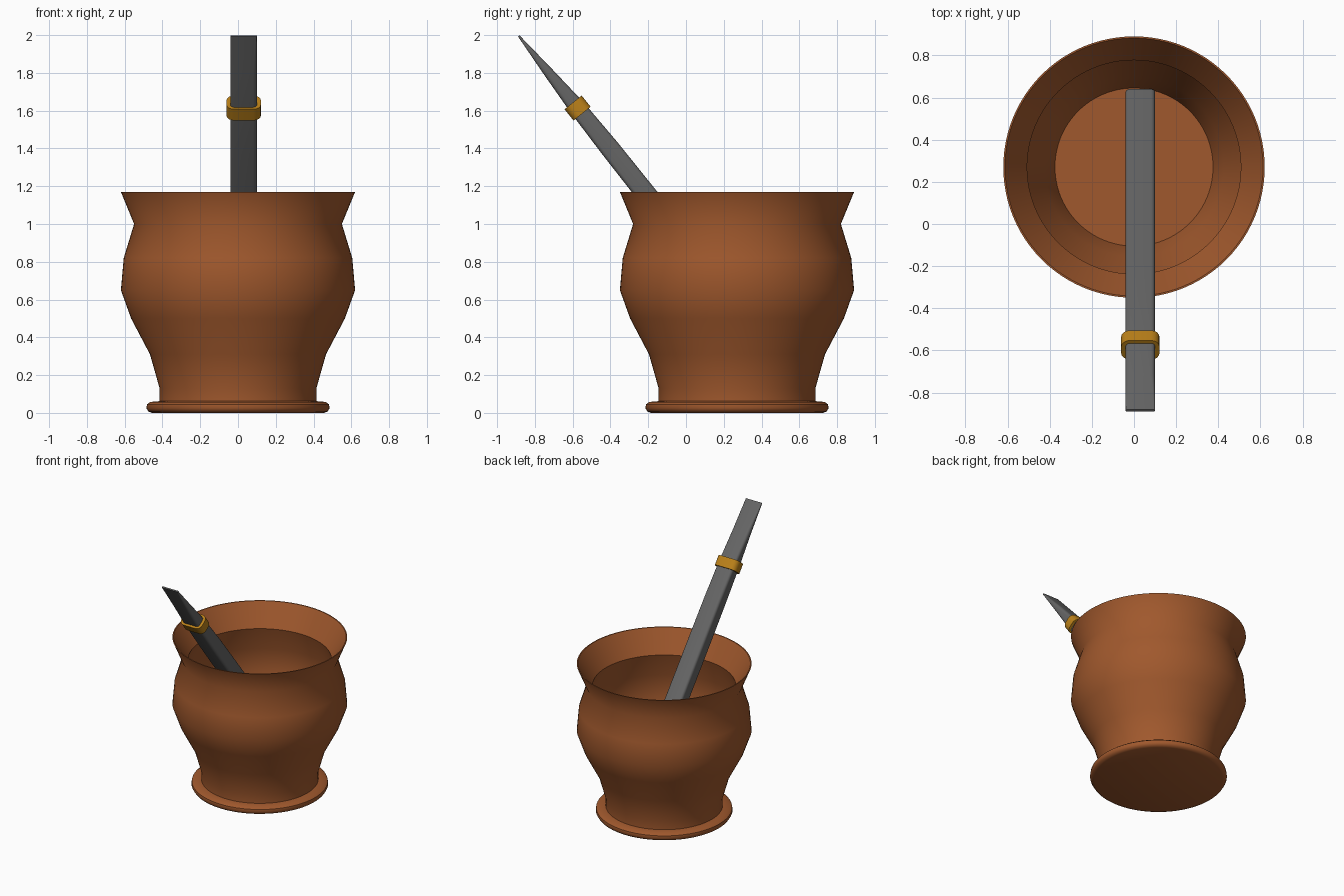
import bpy, bmesh, math
from mathutils import Vector

if "Cube" in bpy.data.objects:
    bpy.data.objects.remove(bpy.data.objects["Cube"])


def finish(name, bm, color, angle):
    bmesh.ops.recalc_face_normals(bm, faces=bm.faces)
    me = bpy.data.meshes.new(name)
    bm.to_mesh(me)
    bm.free()
    ob = bpy.data.objects.new(name, me)
    bpy.context.collection.objects.link(ob)
    mat = bpy.data.materials.new(name + "_color")
    mat.diffuse_color = (*color, 1)
    mat.use_nodes = True
    mat.node_tree.nodes["Principled BSDF"].inputs["Base Color"].default_value = mat.diffuse_color
    me.materials.append(mat)
    bpy.ops.object.select_all(action='DESELECT')
    ob.select_set(True)
    bpy.context.view_layer.objects.active = ob
    bpy.ops.object.shade_smooth_by_angle(angle=math.radians(angle))
    return ob


def lathe(name, profile, center, color, angle, steps=96):
    bm = bmesh.new()
    verts = [bm.verts.new((r, 0, z)) for r, z in profile]
    edges = [bm.edges.new(p) for p in zip(verts, verts[1:])]
    bmesh.ops.spin(bm, geom=verts + edges, axis=(0, 0, 1), cent=(0, 0, 0),
                   angle=math.tau, steps=steps, use_duplicate=False)
    bmesh.ops.remove_doubles(bm, verts=bm.verts, dist=1e-4)
    bmesh.ops.translate(bm, verts=bm.verts, vec=center)
    return finish(name, bm, color, angle)


def rounded_rect(w, t, r, n=4):
    """Corner-rounded rectangle outline, as (across, thick) pairs."""
    r = min(r, t * 0.45)
    pts = []
    for k, (sx, sy) in enumerate([(1, 1), (-1, 1), (-1, -1), (1, -1)]):
        for i in range(n + 1):
            a = math.pi / 2 * (k + i / n)
            pts.append((sx * (w / 2 - r) + r * math.cos(a),
                        sy * (t / 2 - r) + r * math.sin(a)))
    return pts


def skin(bm, loops, closed=False):
    rings = [[bm.verts.new(p) for p in loop] for loop in loops]
    pairs = list(zip(rings, rings[1:]))
    if closed:
        pairs.append((rings[-1], rings[0]))
    else:
        bm.faces.new(rings[0])
        bm.faces.new(rings[-1])
    for a, b in pairs:
        for i in range(len(a)):
            j = (i + 1) % len(a)
            bm.faces.new((a[i], a[j], b[j], b[i]))


# Cup: foot, bulging body, flared rim, and hollow inside
outer = [(0, 0), (0.455, 0), (0.475, 0.008), (0.485, 0.025), (0.482, 0.045),
         (0.465, 0.058), (0.415, 0.062), (0.415, 0.13), (0.466, 0.31),
         (0.566, 0.5), (0.62, 0.65), (0.605, 0.82), (0.55, 1.0), (0.62, 1.17)]
inner = [(0.612, 1.17), (0.507, 1.0), (0.56, 0.82), (0.575, 0.65),
         (0.525, 0.5), (0.425, 0.31), (0.375, 0.14), (0, 0.14)]
lathe("cup", outer + inner, (0, 0.27, 0), (0.35, 0.098, 0.026), 42)

# Straw axis in the leaning YZ plane
side = Vector((1, 0, 0))
start, ring_c = Vector((0.03, 0.598, 0.145)), Vector((0.03, -0.574, 1.614))
axis = (ring_c - start).normalized()
thick = axis.cross(side).normalized()


def section(c, w, t, r):
    return [c + side * a + thick * b for a, b in rounded_rect(w, t, r)]


# Straw: flat tube thinning to a chisel mouthpiece
bm = bmesh.new()
stations = [((0.598, 0.145), 0.108), ((-0.22, 1.17), 0.107),
            ((-0.40, 1.397), 0.103), ((-0.574, 1.614), 0.088),
            ((-0.73, 1.805), 0.052), ((-0.885, 1.995), 0.01)]
skin(bm, [section(Vector((0.03, y, z)), 0.14, t, 0.02) for (y, z), t in stations])
finish("straw", bm, (0.13, 0.13, 0.13), 35)

# Gold band around the straw
bm = bmesh.new()
h = 0.038
skin(bm, [section(ring_c + axis * d, w, t, r) for d, w, t, r in
          [(-h, 0.135, 0.08, 0.03), (-h, 0.182, 0.116, 0.04),
           (h, 0.182, 0.116, 0.04), (h, 0.135, 0.08, 0.03)]], closed=True)
finish("straw_band", bm, (0.5, 0.22, 0.01), 35)
